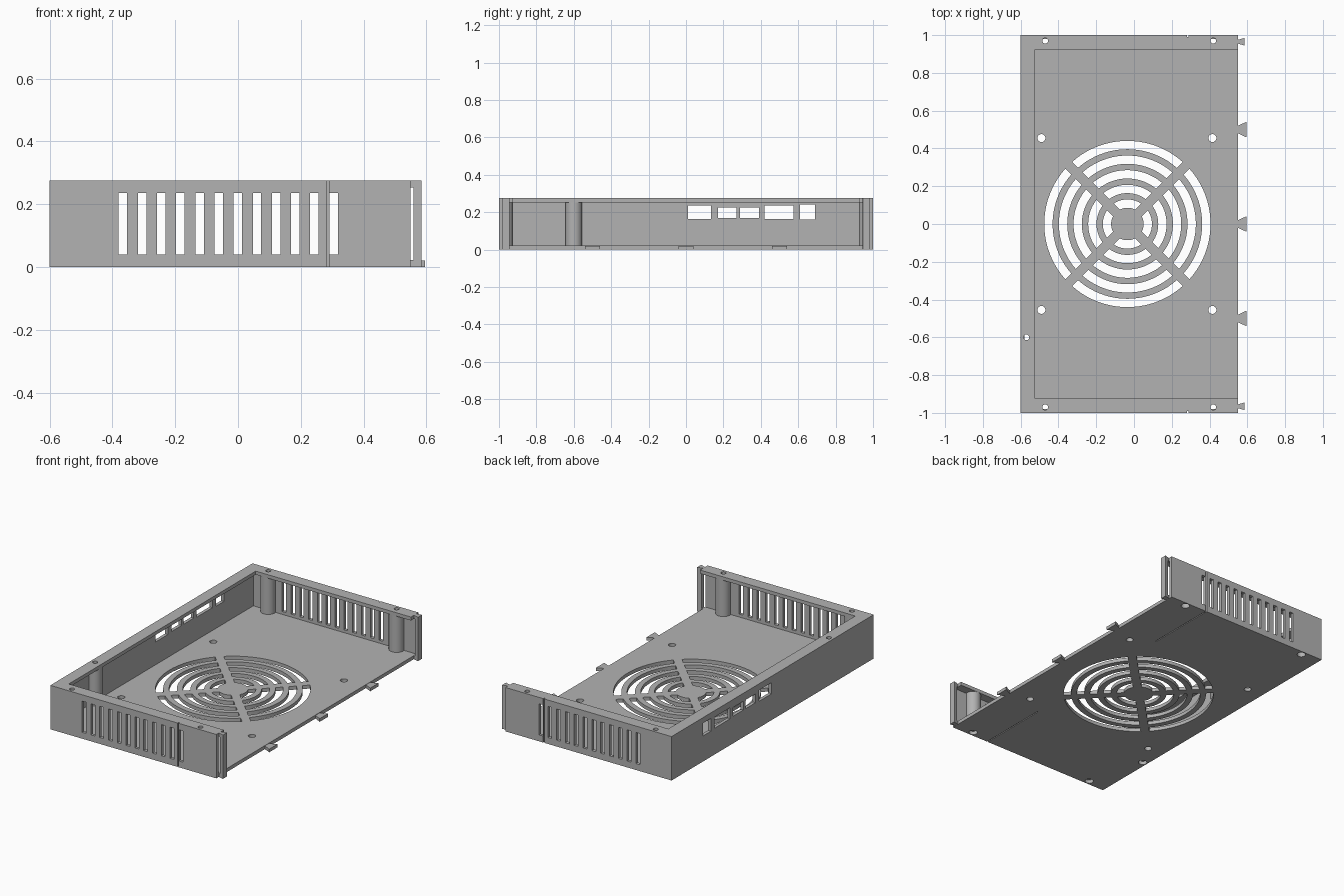
import bpy, bmesh, math
from math import sin, cos, asin, pi

if "Cube" in bpy.data.objects:
    bpy.data.objects.remove(bpy.data.objects["Cube"], do_unlink=True)

grey = bpy.data.materials.new("plain_grey")
grey.use_nodes = True
grey.diffuse_color = (0.45, 0.45, 0.45, 1)
grey.node_tree.nodes["Principled BSDF"].inputs["Base Color"].default_value = (0.45, 0.45, 0.45, 1)

HEIGHT, SHEET = 0.275, 0.022
RIGHT, LEFT = -0.6, 0.55          # closed side and open side
UNDER = HEIGHT - SHEET            # underside of the rim


def prism(points, z0, z1):
    """Mesh data for a plan outline extruded from z0 to z1."""
    n = len(points)
    verts = [(x, y, z) for z in (z0, z1) for x, y in points]
    faces = [tuple(reversed(range(n))), tuple(range(n, 2 * n))]
    faces += [(i, (i + 1) % n, n + (i + 1) % n, n + i) for i in range(n)]
    return verts, faces


def box(x0, x1, y0, y1, z0, z1):
    return prism([(x0, y0), (x1, y0), (x1, y1), (x0, y1)], z0, z1)


def disc(x, y, r, z0, z1, n=32):
    return prism([(x + r * cos(2 * pi * i / n), y + r * sin(2 * pi * i / n))
                  for i in range(n)], z0, z1)


def add(name, solids):
    bm = bmesh.new()
    for verts, faces in solids:
        vs = [bm.verts.new(v) for v in verts]
        for f in faces:
            bm.faces.new([vs[i] for i in f])
    bmesh.ops.recalc_face_normals(bm, faces=bm.faces[:])
    me = bpy.data.meshes.new(name)
    bm.to_mesh(me)
    bm.free()
    me.materials.append(grey)
    ob = bpy.data.objects.new(name, me)
    bpy.context.collection.objects.link(ob)
    return ob


def activate(ob):
    bpy.ops.object.select_all(action='DESELECT')
    ob.select_set(True)
    bpy.context.view_layer.objects.active = ob


def part(name, solid, cuts=()):
    """Add a solid, cut every cutter group out of it, then shade it."""
    ob = add(name, [solid])
    helpers = []
    for group in cuts:
        cutter = add(name + "_cutter", group)
        cutter.hide_render = True
        helpers.append(cutter)
        mod = ob.modifiers.new("cut", 'BOOLEAN')
        mod.operation, mod.solver, mod.object = 'DIFFERENCE', 'EXACT', cutter
    activate(ob)
    if helpers:
        bpy.ops.object.convert(target='MESH')
    bpy.ops.object.shade_smooth_by_angle(angle=math.radians(30))
    for cutter in helpers:
        bpy.data.objects.remove(cutter, do_unlink=True)
    return ob


# Screw positions, shared by base, posts and rim
screws = [(x, s * 0.97) for x in (-0.47, 0.42) for s in (-1, 1)] + [(-0.57, -0.6)]
screw_holes = [disc(x, y, 0.015, -0.1, 0.4) for x, y in screws]
screw_heads = [disc(x, y, 0.025, -0.1, 0.03) for x, y in screws]
seams = [box(0.281, 0.289, s * 1.0 - 0.01, s * 1.0 + 0.01, -0.1, 0.4) for s in (-1, 1)]

# Fan grille: concentric arcs interrupted by diagonal spokes
FAN_X, SPOKE = -0.035, 0.025
grille = []
for ring in range(5):
    outer = 0.44 - 0.0775 * ring
    for quarter in range(4):
        mid = quarter * pi / 2
        outline = []
        for r, direction in ((outer, 1), (outer - 0.044, -1)):
            span = pi / 4 - asin(SPOKE / r)
            for i in range(21):
                a = mid + direction * span * (i / 10 - 1)
                outline.append((FAN_X + r * cos(a), r * sin(a)))
        grille.append(prism(outline, -0.1, 0.1))

mounts = [disc(x, s * 0.455, 0.021, -0.1, 0.1) for x in (-0.49, 0.415) for s in (-1, 1)]
bottom_grooves = [box(0.282, 0.288, min(s * 0.54, s * 0.985), max(s * 0.54, s * 0.985),
                      -0.1, 0.005) for s in (-1, 1)]
part("base_plate", box(RIGHT, LEFT, -1, 1, 0, SHEET),
     [grille + mounts + bottom_grooves, screw_heads, seams])

# Slotted end walls
slots = [box(-0.38 + 0.061 * i, -0.353 + 0.061 * i, -2, 2, 0.04, 0.235) for i in range(12)]
for name, s in (("front_wall", -1), ("back_wall", 1)):
    y0, y1 = sorted((s * 0.98, s * 1.0))
    part(name, box(RIGHT, LEFT, y0, y1, SHEET, UNDER), [slots, seams])

# Closed side wall with connector openings
openings = [(0.01, 0.135, 0.165, 0.235), (0.17, 0.27, 0.17, 0.225), (0.29, 0.39, 0.17, 0.225),
            (0.42, 0.575, 0.165, 0.235), (0.61, 0.69, 0.16, 0.24)]
part("side_wall", box(RIGHT, RIGHT + 0.02, -0.98, 0.98, SHEET, UNDER),
     [[box(-0.7, -0.5, *o) for o in openings]])

# Top rim, open on one side
rim = [(LEFT, -1), (LEFT, -0.925), (-0.525, -0.925), (-0.525, 0.925),
       (LEFT, 0.925), (LEFT, 1), (RIGHT, 1), (RIGHT, -1)]
part("top_rim", prism(rim, UNDER, HEIGHT), [screw_holes, seams])

# Screw posts, flattened where they merge into the walls
for i, (x, y) in enumerate(screws):
    verts, faces = disc(x, y, 0.045, SHEET, UNDER)
    verts = [(max(px, RIGHT + 0.01), max(-0.985, min(0.985, py)), pz) for px, py, pz in verts]
    part(f"screw_post_{i + 1}", (verts, faces), [[screw_holes[i]], [screw_heads[i]]])


def dovetail(y, root, tip, x1):
    return [(LEFT, y - root), (x1, y - tip), (x1, y + tip), (LEFT, y + root)]


# Dovetail tabs along the open edge
for i, y in enumerate((-0.5, 0, 0.5)):
    part(f"edge_tab_{i + 1}", prism(dovetail(y, 0.02, 0.041, 0.595), 0, 0.02))

# Full-height joining strips at the open wall ends, held at top and bottom
for name, s in (("front_joint_strip", -1), ("back_joint_strip", 1)):
    part(name, prism(dovetail(s * 0.965, 0.01, 0.02, 0.585), 0, HEIGHT),
         [[box(LEFT - 0.01, 0.559, -2, 2, SHEET, UNDER)]])
